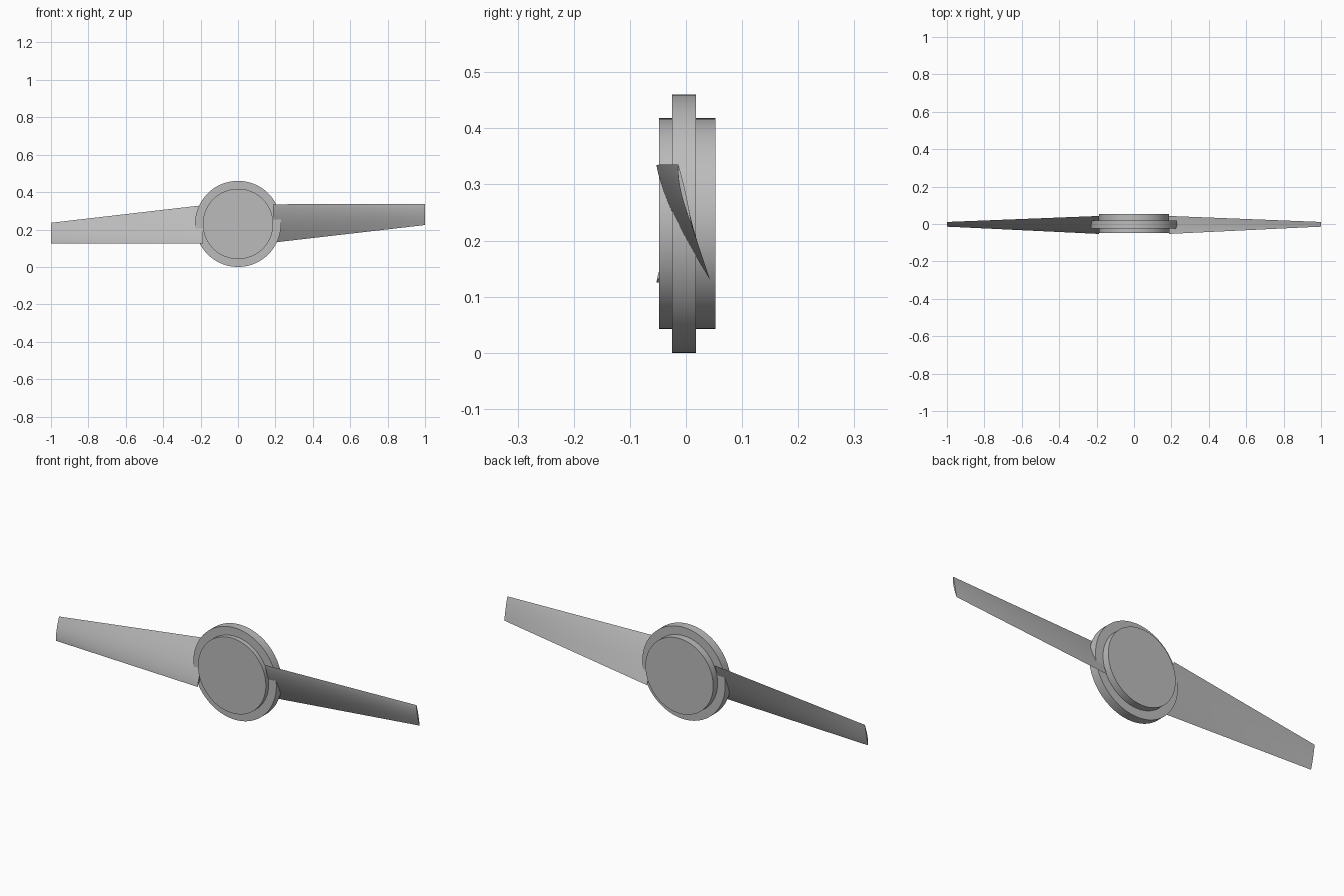
import bpy, bmesh, math
from mathutils import Vector, Matrix

cube = bpy.data.objects.get("Cube")
if cube:
    bpy.data.objects.remove(cube, do_unlink=True)

CENTRE_Z = 0.23
grey = bpy.data.materials.new("light grey")
grey.use_nodes = True
colour = (0.5, 0.5, 0.5, 1)
grey.diffuse_color = colour
grey.node_tree.nodes["Principled BSDF"].inputs["Base Color"].default_value = colour


def finish(obj, name):
    obj.name = name
    obj.data.materials.append(grey)
    bpy.ops.object.select_all(action='DESELECT')
    obj.select_set(True)
    bpy.context.view_layer.objects.active = obj
    bpy.ops.object.shade_smooth_by_angle(angle=math.radians(35))


def disc(name, radius, y_front, y_back):
    bpy.ops.mesh.primitive_cylinder_add(
        vertices=96, radius=radius, depth=y_back - y_front,
        location=(0, (y_front + y_back) / 2, CENTRE_Z), rotation=(math.pi / 2, 0, 0))
    finish(bpy.context.object, name)


def airfoil(x, lead, trail, front, back, steps=14):
    """Closed section between two edge points, bulging to the front."""
    lead, trail = Vector((x, *lead)), Vector((x, *trail))
    chord = trail - lead
    normal = Vector((0, chord.z, -chord.y)).normalized()

    def side(t, bulge):
        shape = math.sin(math.pi * t ** 0.8)
        return lead + chord * t + normal * bulge * shape

    ts = [i / steps for i in range(steps + 1)]
    return [side(t, front) for t in ts] + [side(t, back) for t in ts[-2:0:-1]]


def blade(name, turn):
    # Twisted, tapered blade lofted from hub to tip
    root = airfoil(0.187, (-0.053, 0.105), (0.043, -0.1), 0.01, -0.004)
    tip = airfoil(1.0, (-0.014, 0.106), (0.011, -0.006), 0.006, -0.002)
    bm = bmesh.new()
    stations = 12
    rings = [[bm.verts.new(a.lerp(b, s / stations)) for a, b in zip(root, tip)]
             for s in range(stations + 1)]
    n = len(root)
    for r0, r1 in zip(rings, rings[1:]):
        for i in range(n):
            j = (i + 1) % n
            bm.faces.new((r0[i], r0[j], r1[j], r1[i]))
    bm.faces.new(rings[0])
    bm.faces.new(rings[-1])
    bmesh.ops.recalc_face_normals(bm, faces=bm.faces)
    bm.transform(Matrix.Translation((0, 0, CENTRE_Z)) @ Matrix.Rotation(turn, 4, 'Y'))
    mesh = bpy.data.meshes.new(name)
    bm.to_mesh(mesh)
    bm.free()
    obj = bpy.data.objects.new(name, mesh)
    bpy.context.collection.objects.link(obj)
    finish(obj, name)


# Hub: narrow wide rim around a thicker core
disc("hub_rim", 0.23, -0.025, 0.018)
disc("hub_core", 0.188, -0.048, 0.053)

# Blades, half a turn apart
blade("left_blade", 0)
blade("right_blade", math.pi)
